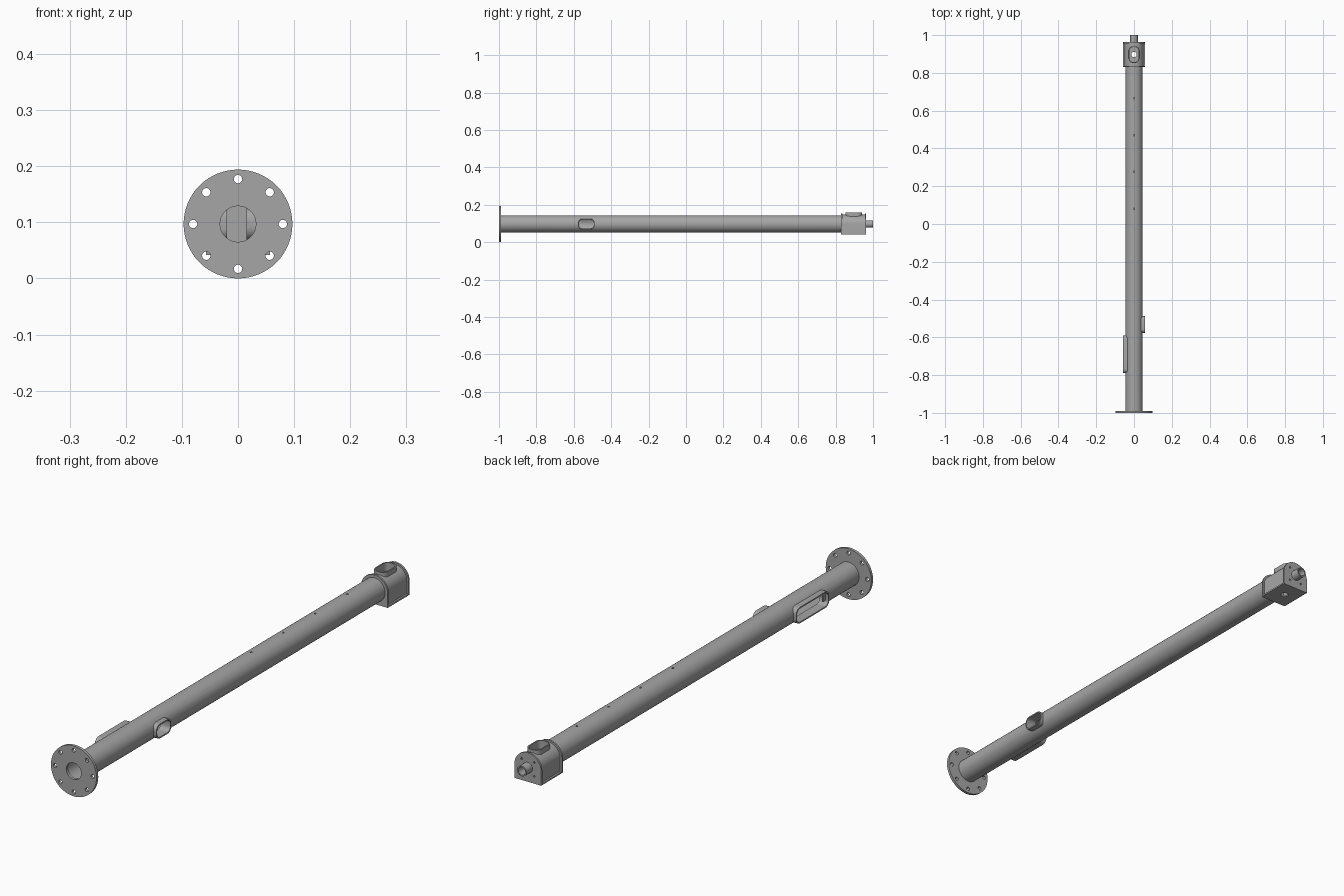
import bpy
from math import sin, cos, pi
from mathutils import Matrix, Vector

if "Cube" in bpy.data.objects:
    bpy.data.objects.remove(bpy.data.objects["Cube"])

steel = bpy.data.materials.new("plain_grey_steel")
steel.use_nodes = True
GREY = (0.38, 0.38, 0.38, 1)
steel.diffuse_color = GREY
steel.node_tree.nodes["Principled BSDF"].inputs["Base Color"].default_value = GREY

CZ = 0.097          # height of the tube axis
AXES = {"X": ((0, 1, 0), (0, 0, 1), (1, 0, 0)),
        "Y": ((1, 0, 0), (0, 0, 1), (0, -1, 0)),
        "Z": ((1, 0, 0), (0, 1, 0), (0, 0, 1))}


def circle(r, u=0, v=0, n=24):
    return [(u + r * cos(2 * pi * i / n), v + r * sin(2 * pi * i / n)) for i in range(n)]


def rounded(hu, hv, r, n=6):
    pts = []
    for q, (su, sv) in enumerate(((1, 1), (-1, 1), (-1, -1), (1, -1))):
        for i in range(n + 1):
            a = (q + i / n) * pi / 2
            pts.append((su * (hu - r) + r * cos(a), sv * (hv - r) + r * sin(a)))
    return pts


def arch(r, bottom, n=24):
    return [(r, bottom)] + [(r * cos(pi * i / n), r * sin(pi * i / n))
                            for i in range(n + 1)] + [(-r, bottom)]


def extrude(name, loops, axis, lo, hi, centre):
    """Extrude an outline (first loop) with holes (other loops) along an axis."""
    curve = bpy.data.curves.new(name, "CURVE")
    curve.dimensions = "2D"
    curve.fill_mode = "BOTH"
    curve.extrude = (hi - lo) / 2
    for loop in loops:
        spline = curve.splines.new("POLY")
        spline.points.add(len(loop) - 1)
        for p, (u, v) in zip(spline.points, loop):
            p.co = (u, v, 0, 1)
        spline.use_cyclic_u = True
    obj = bpy.data.objects.new(name, curve)
    bpy.context.collection.objects.link(obj)
    pos = Vector(centre)
    pos["XYZ".index(axis)] = (lo + hi) / 2
    obj.matrix_world = Matrix.Translation(pos) @ Matrix(AXES[axis]).transposed().to_4x4()
    bpy.ops.object.select_all(action="DESELECT")
    obj.select_set(True)
    bpy.context.view_layer.objects.active = obj
    bpy.ops.object.convert(target="MESH")
    obj = bpy.context.object
    bpy.ops.object.mode_set(mode="EDIT")
    bpy.ops.mesh.select_all(action="SELECT")
    bpy.ops.mesh.remove_doubles(threshold=0.00001)
    bpy.ops.mesh.normals_make_consistent(inside=False)
    bpy.ops.object.mode_set(mode="OBJECT")
    obj.data.materials.clear()
    obj.data.materials.append(steel)
    return obj


def cut(target, cutters):
    bpy.ops.object.select_all(action="DESELECT")
    bpy.context.view_layer.objects.active = target
    target.select_set(True)
    for c in cutters:
        mod = target.modifiers.new("opening", "BOOLEAN")
        mod.object, mod.operation, mod.solver = c, "DIFFERENCE", "EXACT"
        bpy.ops.object.modifier_apply(modifier=mod.name)
        bpy.data.objects.remove(c)


axis_line = (0, 0, CZ)

# Main tube with side windows and a row of small holes on top
tube = extrude("main_tube", [circle(0.046, n=32), circle(0.041, n=32)], "Y", -0.99, 0.835, axis_line)
holes = [extrude("drill", [circle(0.004, n=10)], "Z", 0.12, 0.16, (0, y, 0))
         for y in (0.08, 0.277, 0.47, 0.665)]
small, large = (0.045, 0.028), (0.1, 0.031)
windows = [extrude("window_cutter", [rounded(*small, 0.022)], "X", 0.01, 0.07, (0, -0.533, CZ)),
           extrude("window_cutter", [rounded(*large, 0.022)], "X", -0.07, -0.01, (0, -0.69, CZ))]
cut(tube, holes + windows)


# Open collars standing proud of the tube
def collar(name, size, axis, lo, hi, centre, wall=0.005):
    hu, hv = size
    return extrude(name, [rounded(hu, hv, 0.022), rounded(hu - wall, hv - wall, 0.022 - wall)],
                   axis, lo, hi, centre)


collar("left_window_collar", small, "X", 0.015, 0.057, (0, -0.533, CZ))
collar("right_window_collar", large, "X", -0.057, -0.02, (0, -0.69, CZ))
extrude("window_tab", [rounded(0.008, 0.012, 0.002)], "X", -0.045, -0.04, (0, -0.778, CZ))

# Base flange with eight bolt holes
bolts = [circle(0.0075, 0.08 * cos(i * pi / 4), 0.08 * sin(i * pi / 4), 16) for i in range(8)]
extrude("base_flange", [circle(0.097, n=64), circle(0.032, n=32)] + bolts, "Y", -1, -0.989, axis_line)

# Head housing: two arched end plates, a shell, a floor plate and a top collar
ring = [circle(0.004, 0.038 * cos(a), 0.038 * sin(a), 10)
        for a in (pi * (i + 0.5) / 2 for i in range(4))]
extrude("front_end_plate", [arch(0.057, -0.055)], "Y", 0.83, 0.837, axis_line)
extrude("back_end_plate", [arch(0.057, -0.055)] + ring, "Y", 0.956, 0.963, axis_line)
shell = extrude("head_shell", [arch(0.05, -0.05) + arch(0.045, -0.05)[::-1]], "Y", 0.836, 0.957, axis_line)
top = (0.028, 0.044)
cut(shell, [extrude("top_cutter", [rounded(*top, 0.022)], "Z", 0.11, 0.17, (0, 0.897, 0))])
collar("top_collar", top, "Z", 0.125, 0.158, (0, 0.897, 0))
extrude("floor_plate", [rounded(0.057, 0.06, 0.001, 1), circle(0.014)], "Z", 0.042, 0.048, (0, 0.897, 0))

# Tip spigot
extrude("tip_spigot", [circle(0.02), circle(0.015)], "Y", 0.957, 1.0, axis_line)

# Smooth the round walls and keep the edges crisp
bpy.ops.object.select_all(action="DESELECT")
for o in bpy.context.scene.objects:
    if o.type == "MESH":
        o.select_set(True)
        bpy.context.view_layer.objects.active = o
bpy.ops.object.shade_smooth_by_angle(angle=0.5)
